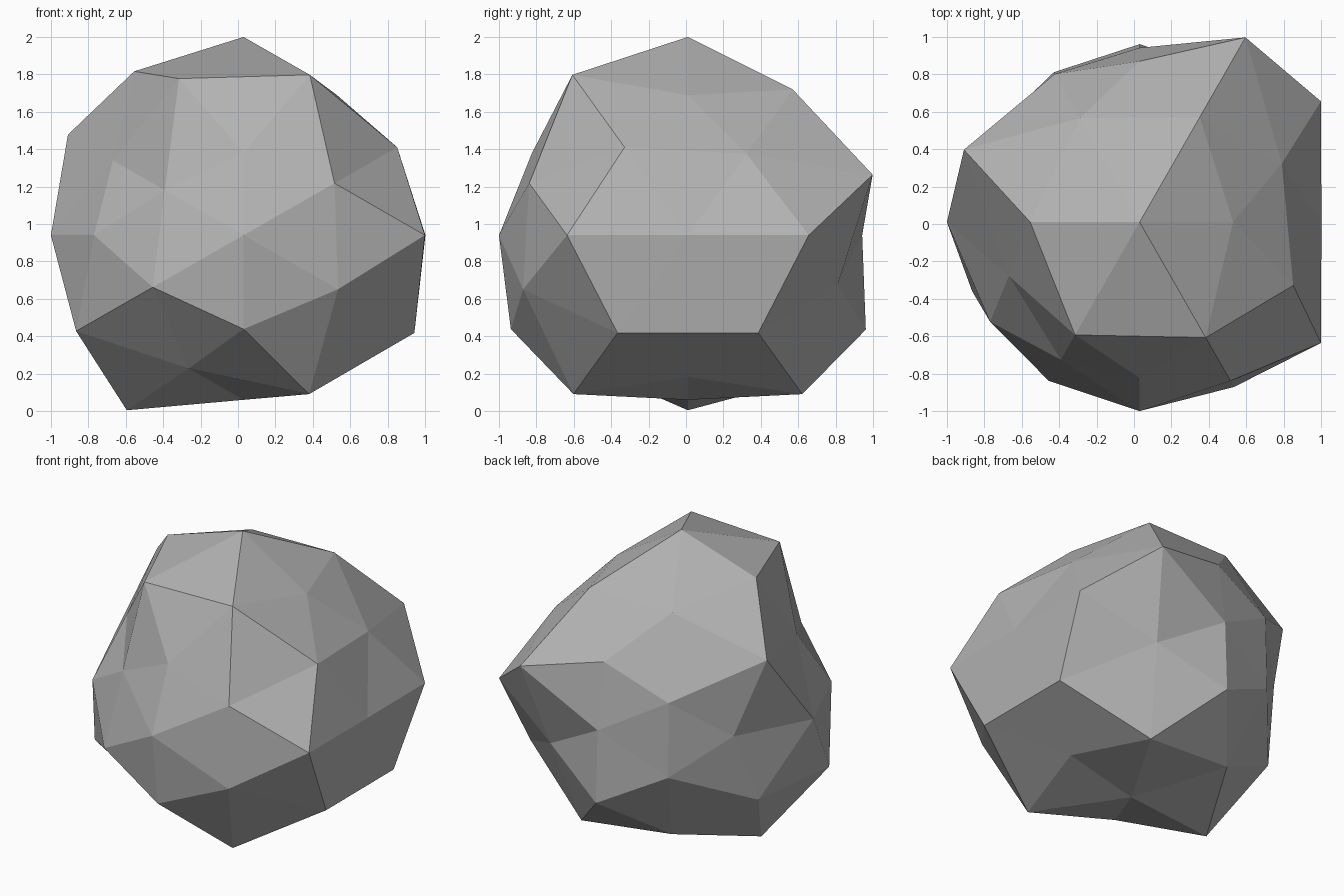
import bpy
import bmesh
from mathutils import Vector

cube = bpy.data.objects.get("Cube")
if cube:
    bpy.data.objects.remove(cube, do_unlink=True)

PHI = (1 + 5 ** 0.5) / 2
STRETCH = Vector((1.08, 1.165, 1.0))
CENTRE = Vector((0.03, 0.01, 0.94))

# Directions of a once-subdivided icosahedron, by family, with the bulge or
# chip of each corner. Signs run - to +, with the last axis changing fastest.
FAMILIES = [
    # edge midpoints on the axes
    ((1, 0, 0), (0.954, 0.90)),
    ((0, 1, 0), (0.867, 0.80)),
    ((0, 0, 1), (0.88, 1.06)),
    # icosahedron corners
    ((1, 0, PHI), (1.10, 1.03, 0.89, 0.88)),
    ((PHI, 1, 0), (0.87, 0.83, 1.055, 1.055)),
    ((0, PHI, 1), (0.955, 0.84, 0.96, 0.868)),
    # remaining edge midpoints
    ((1, PHI, PHI ** 2), (0.88, 1.035, 0.97, 0.955, 1.05, 1.06, 1.05, 0.963)),
    ((PHI ** 2, 1, PHI), (1.025, 0.80, 0.97, 1.075, 1.045, 0.94, 1.045, 0.87)),
    ((PHI, PHI ** 2, 1), (0.90, 0.78, 0.85, 0.84, 0.935, 0.90, 0.85, 1.048)),
]


def signed(base):
    """All sign combinations of a direction, leaving zeros alone."""
    result = [()]
    for c in base:
        options = (-c, c) if c else (0,)
        result = [r + (o,) for r in result for o in options]
    return [Vector(r).normalized() for r in result]


# Ball: the hull of the unit directions gives the even triangle layout
bm = bmesh.new()
bulge = {}
for base, factors in FAMILIES:
    for direction, factor in zip(signed(base), factors):
        bulge[bm.verts.new(direction)] = factor
bmesh.ops.convex_hull(bm, input=bm.verts[:])

# Rock: push each corner in or out, then stretch
for vert, factor in bulge.items():
    vert.co = CENTRE + vert.co * factor * STRETCH
bmesh.ops.recalc_face_normals(bm, faces=bm.faces[:])
for face in bm.faces:
    face.smooth = False

mesh = bpy.data.meshes.new("rock")
bm.to_mesh(mesh)
bm.free()
rock = bpy.data.objects.new("rock", mesh)
bpy.context.collection.objects.link(rock)

# Stone colour
stone = bpy.data.materials.new("stone grey")
stone.use_nodes = True
grey = (0.45, 0.45, 0.45, 1.0)
stone.diffuse_color = grey
for node in stone.node_tree.nodes:
    if node.type == 'BSDF_PRINCIPLED':
        node.inputs["Base Color"].default_value = grey
        node.inputs["Roughness"].default_value = 0.9
mesh.materials.append(stone)
